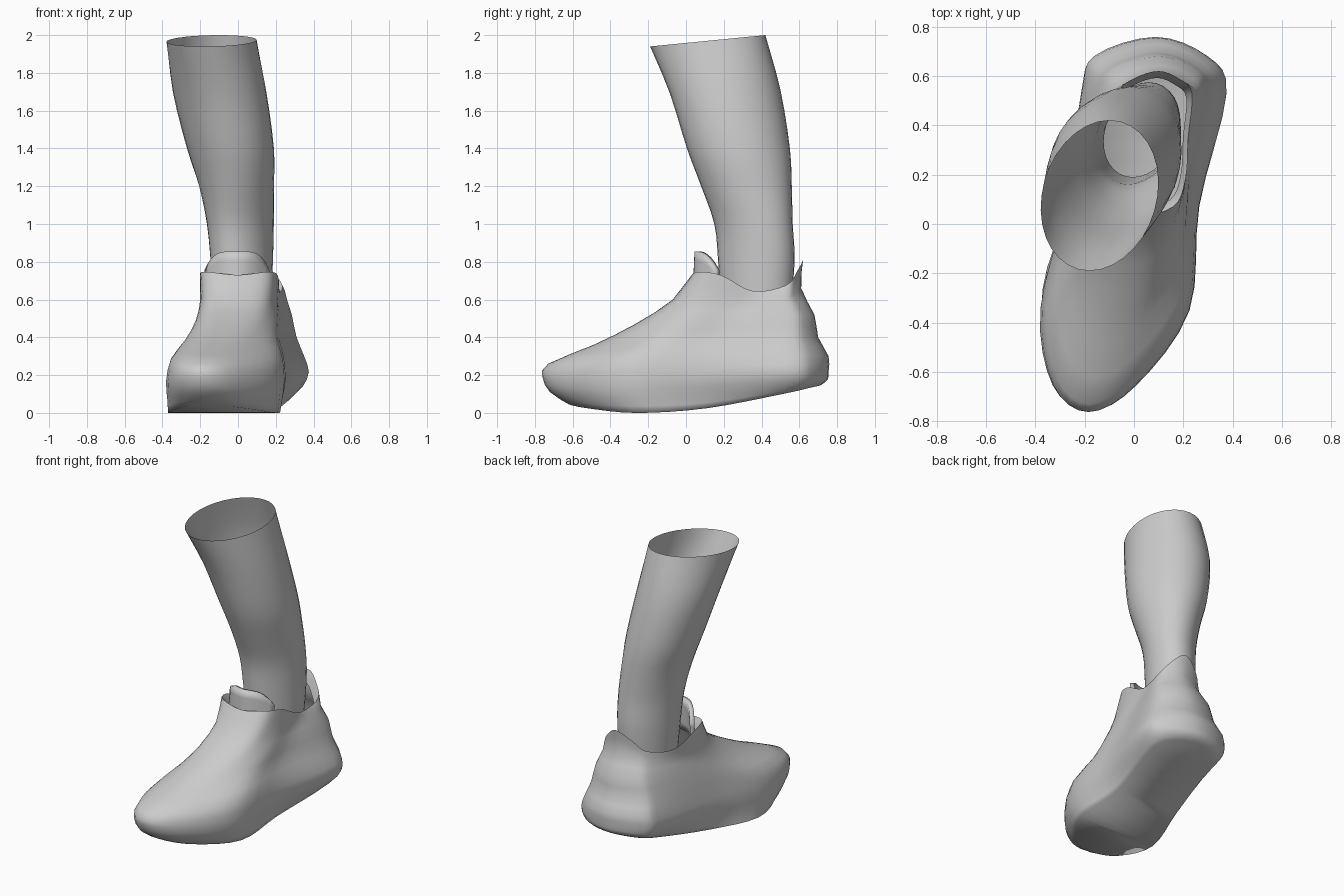
import bpy, bmesh, math
from mathutils import Vector

cube = bpy.data.objects.get("Cube")
if cube:
    bpy.data.objects.remove(cube, do_unlink=True)

grey = bpy.data.materials.new("plain grey")
grey.use_nodes = True
colour = (0.6, 0.6, 0.6, 1)
grey.diffuse_color = colour
grey.node_tree.nodes["Principled BSDF"].inputs["Base Color"].default_value = colour


def smooth_path(points, steps, closed):
    """Resample points along a spline that passes through all of them."""
    n = len(points)

    def at(i):
        return points[i % n] if closed else points[max(0, min(n - 1, i))]

    result = []
    for i in range(n if closed else n - 1):
        a, b, c, d = (at(i + k) for k in (-1, 0, 1, 2))
        for s in range(steps):
            t = s / steps
            result.append(b + (c - a) * t / 2
                          + (a - b * 2.5 + c * 2 - d / 2) * t * t
                          + (b * 3 - a - c * 3 + d) * t ** 3 / 2)
    if not closed:
        result.append(points[-1].copy())
    return result


def loft(name, rings, steps, closed=True, cap=False):
    """Skin a stack of rings; the optional cap closes the first ring."""
    columns = [smooth_path(list(c), steps, False) for c in zip(*rings)]
    rows = list(zip(*columns))
    bm = bmesh.new()
    grid = [[bm.verts.new(p) for p in row] for row in rows]
    n = len(grid[0])
    for low, high in zip(grid, grid[1:]):
        for i in range(n if closed else n - 1):
            j = (i + 1) % n
            bm.faces.new((low[i], low[j], high[j], high[i]))
    if cap:
        base = grid[0]
        for i in range(n // 2):
            corners = [base[i], base[i + 1], base[n - i - 1], base[-i]]
            bm.faces.new(list(dict.fromkeys(corners)))
    bmesh.ops.recalc_face_normals(bm, faces=bm.faces)
    mesh = bpy.data.meshes.new(name)
    bm.to_mesh(mesh)
    bm.free()
    mesh.materials.append(grey)
    obj = bpy.data.objects.new(name, mesh)
    bpy.context.collection.objects.link(obj)
    bpy.ops.object.select_all(action="DESELECT")
    obj.select_set(True)
    bpy.context.view_layer.objects.active = obj
    bpy.ops.object.shade_smooth_by_angle(angle=math.radians(80))
    return obj


# Shoe: each level has its front and back y, four heights from front to back,
# then x around the outline: toe, one side, heel, other side
along = [0, .07, .27, .55, .85, .95, 1, .95, .85, .55, .27, .07]
levels = [
    ((-.62, .71), (.045, 0, .05, .145),
     (-.16, -.31, -.37, -.25, -.15, -.09, .08, .25, .3, .22, .21, .03)),
    ((-.72, .75), (.11, .08, .11, .175),
     (-.17, -.32, -.375, -.265, -.19, -.14, .085, .28, .345, .24, .22, .02)),
    ((-.76, .755), (.19, .17, .2, .22),
     (-.18, -.33, -.38, -.28, -.215, -.16, .085, .3, .375, .265, .225, .01)),
    ((-.73, .755), (.26, .29, .3, .3),
     (-.18, -.31, -.355, -.26, -.2, -.15, .09, .28, .35, .255, .215, 0)),
    ((-.49, .7), (.36, .39, .4, .4),
     (-.12, -.23, -.28, -.23, -.17, -.11, .09, .26, .31, .235, .19, .03)),
    ((-.27, .68), (.47, .49, .51, .52),
     (-.06, -.18, -.225, -.19, -.13, -.07, .1, .23, .285, .23, .2, .09)),
    ((-.07, .61), (.6, .59, .57, .66),
     (0, -.15, -.2, -.165, -.1, -.03, .1, .21, .26, .22, .2, .14)),
    ((.03, .62), (.73, .71, .63, .81),
     (0, -.17, -.2, -.155, -.07, 0, .1, .18, .235, .22, .21, .16)),
]


def outline(level):
    (front, back), heights, xs = level
    points = []
    for t, x in zip(along, xs):
        # Cubic curve through the four heights
        z = sum(h * math.prod((t * 3 - k) / (i - k) for k in range(4) if k != i)
                for i, h in enumerate(heights))
        points.append(Vector((x, front + (back - front) * t, z)))
    return smooth_path(points, 4, True)


shoe_rings = [outline(level) for level in levels]
collar = shoe_rings[-1]
middle = sum(collar, Vector()) / len(collar)
# Rolled lip inside the collar
shoe_rings.append([Vector((middle.x + (p.x - middle.x) * .88,
                           middle.y + (p.y - middle.y) * .9, p.z - .08))
                   for p in collar])
loft("shoe", shoe_rings, 2, cap=True)

# Leg: height, x range, y range, skew and tilt of each oval
ovals = [
    (.5, -.12, .17, .19, .55, .03, 0),
    (.8, -.14, .18, .17, .575, .04, 0),
    (1, -.16, .185, .15, .565, .04, 0),
    (1.2, -.205, .19, .08, .56, .02, 0),
    (1.4, -.27, .19, .005, .55, 0, 0),
    (1.7, -.345, .15, -.085, .5, 0, .01),
    (1.97, -.375, .095, -.19, .42, .04, .03),
]
leg_rings = []
for z, x0, x1, y0, y1, skew, tilt in ovals:
    ring = []
    for i in range(32):
        a = math.tau * i / 32
        c, s = math.cos(a), math.sin(a)
        ring.append(Vector(((x0 + x1) / 2 + (x1 - x0) / 2 * c + skew * s,
                            (y0 + y1) / 2 + (y1 - y0) / 2 * s, z + tilt * s)))
    leg_rings.append(ring)
loft("leg", leg_rings, 3)

# Tongue: arched flap rising out of the collar in front of the ankle
tongue_rings = []
for v in (0, .5, 1):
    row = []
    for i in range(17):
        u = i / 8 - 1
        top = .22 * (1 - .45 * u ** 4)
        row.append(Vector((-.005 + .16 * u, .05 + .11 * u * u + .01 * v,
                           .635 + top * v)))
    tongue_rings.append(row)
tongue = loft("tongue", tongue_rings, 2, closed=False)
solid = tongue.modifiers.new("thickness", "SOLIDIFY")
solid.thickness = .03
solid.offset = 0
